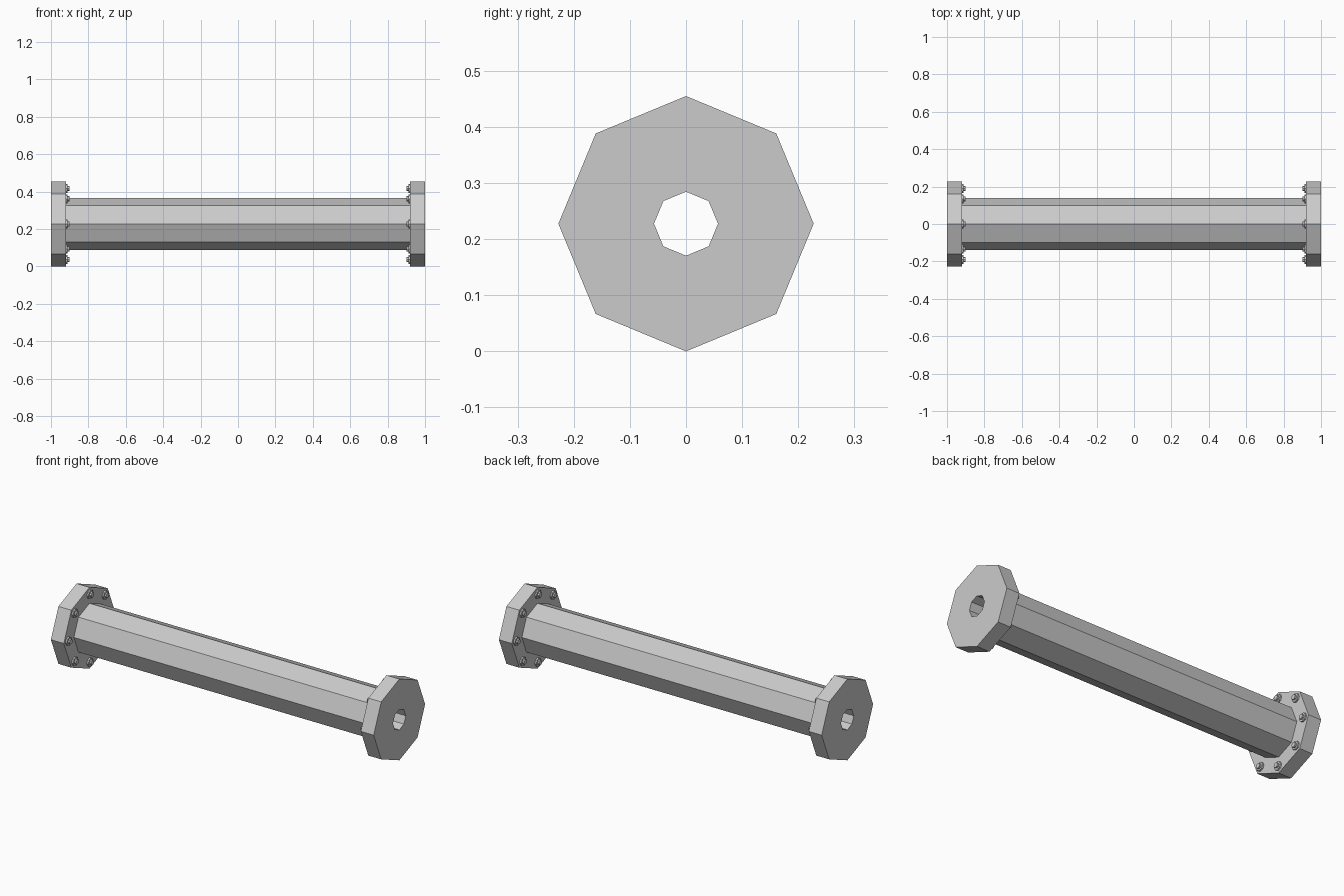
import bpy, bmesh
from math import cos, sin, pi

if "Cube" in bpy.data.objects:
    bpy.data.objects.remove(bpy.data.objects["Cube"])

CZ = 0.2275          # height of the pipe axis
SIDES = 8


def lathe_x(bm, profile, sides, cy=0.0, cz=0.0, closed=False):
    """Revolve (x, radius) points around an axis parallel to x."""
    rings = []
    for x, r in profile:
        rings.append([bm.verts.new((x, cy + r * cos(2 * pi * i / sides),
                                    cz + r * sin(2 * pi * i / sides)))
                      for i in range(sides)])
    pairs = list(zip(rings, rings[1:]))
    if closed:
        pairs.append((rings[-1], rings[0]))
    for a, b in pairs:
        for i in range(sides):
            j = (i + 1) % sides
            bm.faces.new((a[i], a[j], b[j], b[i]))
    if not closed:
        bm.faces.new(rings[0])
        bm.faces.new(rings[-1])


def finish(bm, name):
    bmesh.ops.recalc_face_normals(bm, faces=bm.faces)
    mesh = bpy.data.meshes.new(name)
    bm.to_mesh(mesh)
    bm.free()
    obj = bpy.data.objects.new(name, mesh)
    bpy.context.collection.objects.link(obj)
    return obj


# Octagonal hollow pipe with a flange at each end
FLANGE, PIPE, BORE = 0.2275, 0.1385, 0.057
bm = bmesh.new()
lathe_x(bm, [(-1, BORE), (-1, FLANGE), (-0.92, FLANGE), (-0.92, PIPE),
             (0.92, PIPE), (0.92, FLANGE), (1, FLANGE), (1, BORE)],
        SIDES, cz=CZ, closed=True)
finish(bm, "flanged_pipe")

# Ring of bolts on the inner face of each flange: wide collar, narrow tip
for side, name in ((-1, "left_bolts"), (1, "right_bolts")):
    bm = bmesh.new()
    for k in range(8):
        a = 2 * pi * k / 8
        profile = [(0.925, 0.024), (0.911, 0.024), (0.911, 0.014), (0.901, 0.014)]
        lathe_x(bm, [(side * x, r) for x, r in profile], 8,
                0.19 * cos(a), CZ + 0.19 * sin(a))
    finish(bm, name)
